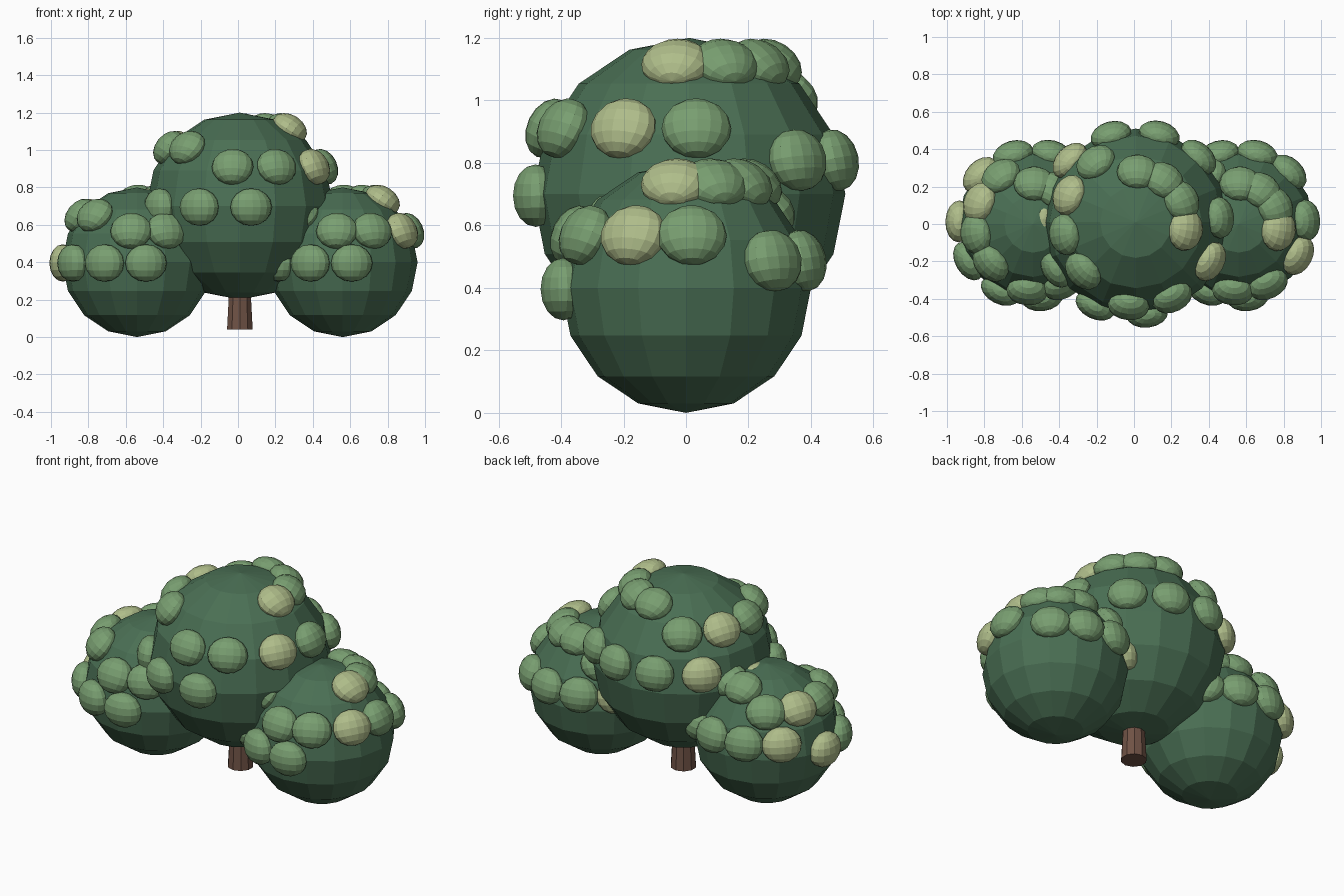
import bpy, math
from mathutils import Vector

cube = bpy.data.objects.get("Cube")
if cube:
    bpy.data.objects.remove(cube, do_unlink=True)


def make_material(name, rgb):
    m = bpy.data.materials.new(name)
    m.use_nodes = True
    m.diffuse_color = (*rgb, 1)
    bsdf = next(n for n in m.node_tree.nodes if n.type == 'BSDF_PRINCIPLED')
    bsdf.inputs["Base Color"].default_value = (*rgb, 1)
    return m


DARK = make_material("dark green foliage", (0.068, 0.158, 0.088))
MID = make_material("mid green foliage", (0.19, 0.345, 0.165))
PALE = make_material("pale yellow green foliage", (0.43, 0.51, 0.255))
BARK = make_material("brown bark", (0.16, 0.085, 0.06))


def ellipsoid(name, center, scale, material, rotation=None):
    bpy.ops.mesh.primitive_uv_sphere_add(segments=16, ring_count=8, radius=1, location=center)
    ob = bpy.context.object
    ob.name = name
    ob.scale = scale
    if rotation:
        ob.rotation_euler = rotation.to_euler()
    ob.data.materials.append(material)
    return ob


# Leaf tuft rows: height as a share of the crown radius, compass angles, index of the pale tuft
ROWS = [
    (0.84, (-9, 25, 56, 88), 0),
    (0.63, (124, 158, 190, 223), 1),
    (0.425, (265, 296, 332, 3), 2),
    (0.22, (46, 75, 106, 137), 3),
    (-0.01, (178, 210, 244, 277), 0),
]


def crown(name, center, radius):
    """Round crown with rows of flattened leaf tufts on its surface."""
    center = Vector(center)
    ellipsoid(name, center, (radius,) * 3, DARK)
    for row, (height, angles, pale) in enumerate(ROWS):
        ring = math.sqrt(1 - height * height)
        for i, angle in enumerate(angles):
            a = math.radians(angle)
            out = Vector((ring * math.cos(a), ring * math.sin(a), height))
            ellipsoid(f"{name}_tuft_{row + 1}_{i + 1}", center + out * radius * 0.99,
                      (0.112, 0.073, 0.1), PALE if i == pale else MID,
                      out.to_track_quat('Y', 'Z'))


crown("middle_crown", (0.01, 0.01, 0.70), 0.5)
crown("right_crown", (-0.54, 0.0, 0.40), 0.4)
crown("left_crown", (0.56, 0.0, 0.40), 0.4)

# Trunk, tapering upward into the middle crown
bpy.ops.mesh.primitive_cone_add(vertices=10, radius1=0.072, radius2=0.05, depth=0.4,
                                location=(0.01, 0.01, 0.24))
trunk = bpy.context.object
trunk.name = "trunk"
trunk.data.materials.append(BARK)
